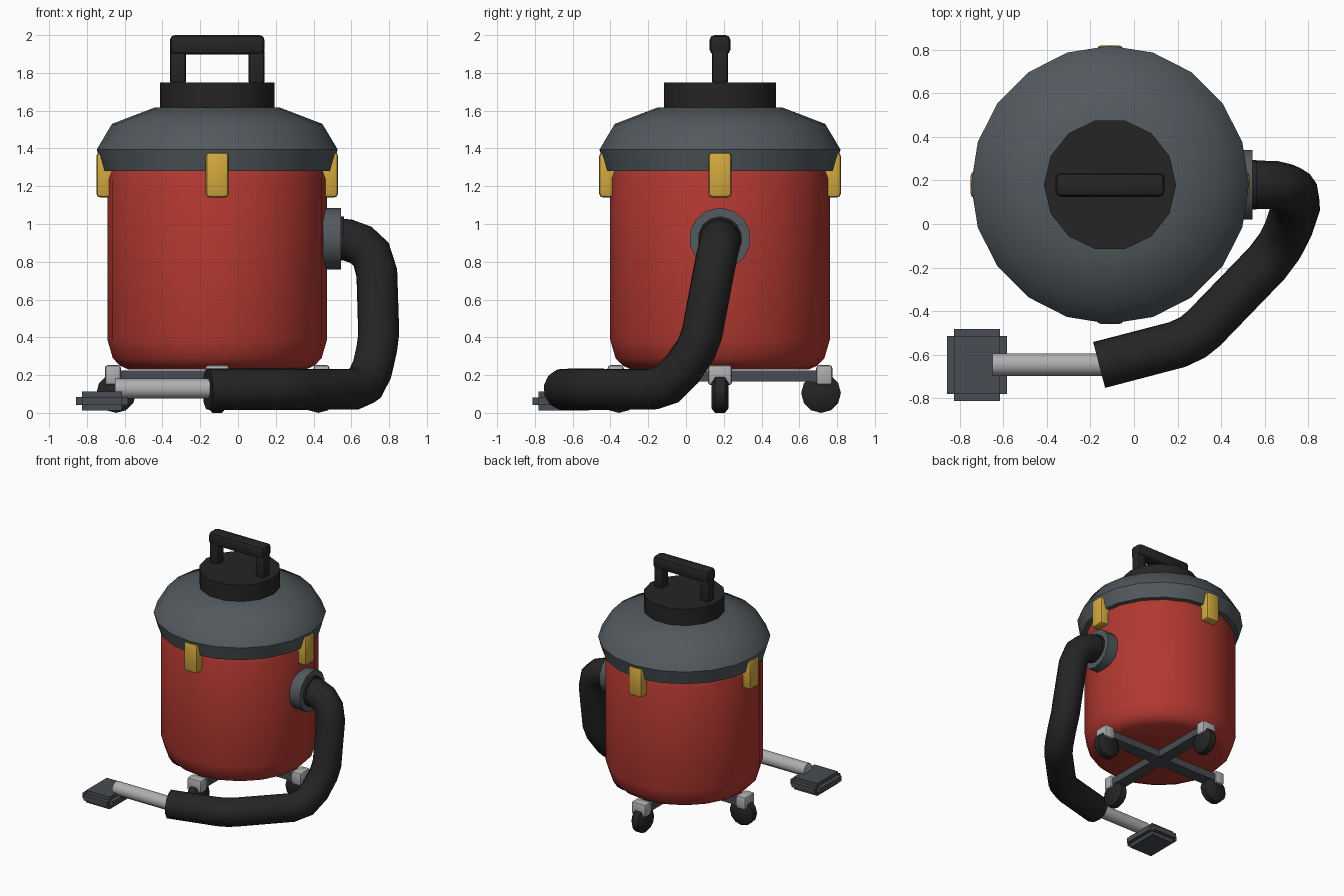
import bpy, bmesh, math
from mathutils import Matrix, Vector

if "Cube" in bpy.data.objects:
    bpy.data.objects.remove(bpy.data.objects["Cube"])

CX, CY = -0.11, 0.18  # axis of the drum


def material(name, r, g, b):
    m = bpy.data.materials.new(name)
    m.use_nodes = True
    m.diffuse_color = (r, g, b, 1)
    m.node_tree.nodes["Principled BSDF"].inputs["Base Color"].default_value = (r, g, b, 1)
    return m


RED = material("red", 0.45, 0.04, 0.03)
GREY = material("slate grey", 0.085, 0.1, 0.11)
DARK = material("dark grey", 0.065, 0.072, 0.082)
BLACK = material("black", 0.018, 0.018, 0.018)
YELLOW = material("yellow", 0.65, 0.4, 0.05)
SILVER = material("silver", 0.43, 0.43, 0.44)


def finish(name, bm, mat, matrix, bevel=0, segments=2, angle=40):
    bmesh.ops.recalc_face_normals(bm, faces=bm.faces)
    if bevel:
        edges = [e for e in bm.edges if e.calc_face_angle(0) > math.radians(50)]
        bmesh.ops.bevel(bm, geom=edges, offset=bevel, segments=segments, profile=0.5,
                        affect='EDGES')
    bm.transform(matrix)
    mesh = bpy.data.meshes.new(name)
    bm.to_mesh(mesh)
    bm.free()
    mesh.materials.append(mat)
    ob = bpy.data.objects.new(name, mesh)
    bpy.context.collection.objects.link(ob)
    bpy.ops.object.select_all(action='DESELECT')
    ob.select_set(True)
    bpy.context.view_layer.objects.active = ob
    if angle:
        bpy.ops.object.shade_smooth_by_angle(angle=math.radians(angle))
    return ob


def box(name, centre, size, mat, bevel=0, turn=0, segments=2, angle=40):
    """Box placed relative to the drum axis, turned about it."""
    bm = bmesh.new()
    bmesh.ops.create_cube(bm, size=1)
    bmesh.ops.scale(bm, vec=size, verts=bm.verts)
    place = (Matrix.Translation((CX, CY, 0)) @ Matrix.Rotation(turn, 4, 'Z')
             @ Matrix.Translation(centre))
    return finish(name, bm, mat, place, bevel, segments, angle)


def lathe(name, profile, sides, mat, matrix=Matrix.Translation((CX, CY, 0)), angle=40):
    """Solid of revolution about local z, from (radius, height) points, capped."""
    bm = bmesh.new()
    rings = []
    for r, z in profile:
        rings.append([bm.verts.new((r * math.cos(math.tau * i / sides),
                                    r * math.sin(math.tau * i / sides), z))
                      for i in range(sides)])
    for a, b in zip(rings, rings[1:]):
        for i in range(sides):
            j = (i + 1) % sides
            bm.faces.new((a[i], a[j], b[j], b[i]))
    bm.faces.new(rings[0])
    bm.faces.new(rings[-1])
    return finish(name, bm, mat, matrix, angle=angle)


# Drum, lid and motor cap
lathe("drum", [(0.47, 0.23), (0.515, 0.25), (0.553, 0.29), (0.582, 0.39), (0.582, 1.24),
               (0.565, 1.285)], 20, RED)
lathe("lid", [(0.605, 1.28), (0.638, 1.394), (0.557, 1.53), (0.33, 1.617)], 20, GREY)
lathe("motor_cap", [(0.303, 1.6), (0.303, 1.75)], 14, BLACK)

# Carry handle
for side, name in ((-1, "right"), (1, "left")):
    box(f"handle_post_{name}", (side * 0.208, 0, 1.835), (0.085, 0.085, 0.2), BLACK, 0.02)
box("handle_bar", (0, 0, 1.949), (0.5, 0.11, 0.102), BLACK, 0.025)

# Latches, chassis bars and casters, one set per quarter turn
for i, name in enumerate(("left", "back", "right", "front")):
    turn = i * math.pi / 2
    box(f"latch_{name}", (0.592, 0, 1.26), (0.096, 0.122, 0.238), YELLOW, 0.02, turn)
    box(f"caster_mount_{name}", (0.552, 0, 0.2), (0.085, 0.127, 0.105), SILVER, 0.015, turn)
    spin = (Matrix.Translation((CX, CY, 0)) @ Matrix.Rotation(turn, 4, 'Z')
            @ Matrix.Translation((0.535, 0, 0.105)) @ Matrix.Rotation(math.pi / 2, 4, 'X'))
    lathe(f"caster_wheel_{name}", [(0.08, -0.046), (0.105, -0.026), (0.105, 0.026),
                                   (0.08, 0.046)], 12, BLACK, spin, 50)
box("chassis_bar_wide", (0, 0, 0.195), (1.06, 0.1, 0.06), DARK)
box("chassis_bar_deep", (0, 0, 0.195), (0.1, 1.06, 0.058), DARK)

# Hose port and collar on the left side
along_x = Matrix.Rotation(math.pi / 2, 4, 'Y')
port = Matrix.Translation((0.45, CY, 0.923)) @ along_x
lathe("hose_port", [(0.163, 0), (0.163, 0.095)], 14, GREY, port)
lathe("hose_collar", [(0.117, 0.09), (0.117, 0.112)], 14, BLACK, port)

# Hose swept along a bent path
path = [(0.5, 0.18, 0.92), (0.58, 0.18, 0.915), (0.65, 0.178, 0.89), (0.705, 0.165, 0.84),
        (0.735, 0.145, 0.74), (0.745, 0.085, 0.42), (0.735, 0.055, 0.34), (0.71, -0.02, 0.23),
        (0.67, -0.1, 0.15), (0.61, -0.18, 0.125), (0.32, -0.48, 0.125), (0.27, -0.52, 0.125),
        (0.2, -0.553, 0.125), (-0.16, -0.647, 0.125)]
curve = bpy.data.curves.new("hose", 'CURVE')
curve.dimensions = '3D'
curve.bevel_depth = 0.111
curve.bevel_resolution = 4
curve.use_fill_caps = True
spline = curve.splines.new('POLY')
spline.points.add(len(path) - 1)
for p, co in zip(spline.points, path):
    p.co = (*co, 1)
spline.use_smooth = True
curve.materials.append(BLACK)
hose = bpy.data.objects.new("hose", curve)
bpy.context.collection.objects.link(hose)

# Wand
lathe("wand", [(0.053, 0), (0.053, 0.53)], 14, SILVER,
      Matrix.Translation((-0.65, -0.645, 0.128)) @ along_x)

# Floor head: tall core with a thin lip on every side
head = Vector((-0.72 - CX, -0.647 - CY, 0.062))
box("floor_head_core", head, (0.211, 0.266, 0.1), DARK, angle=0)
box("floor_head_side_lip", head, (0.275, 0.266, 0.042), DARK, angle=0)
box("floor_head_end_lip", head, (0.211, 0.33, 0.041), DARK, angle=0)
